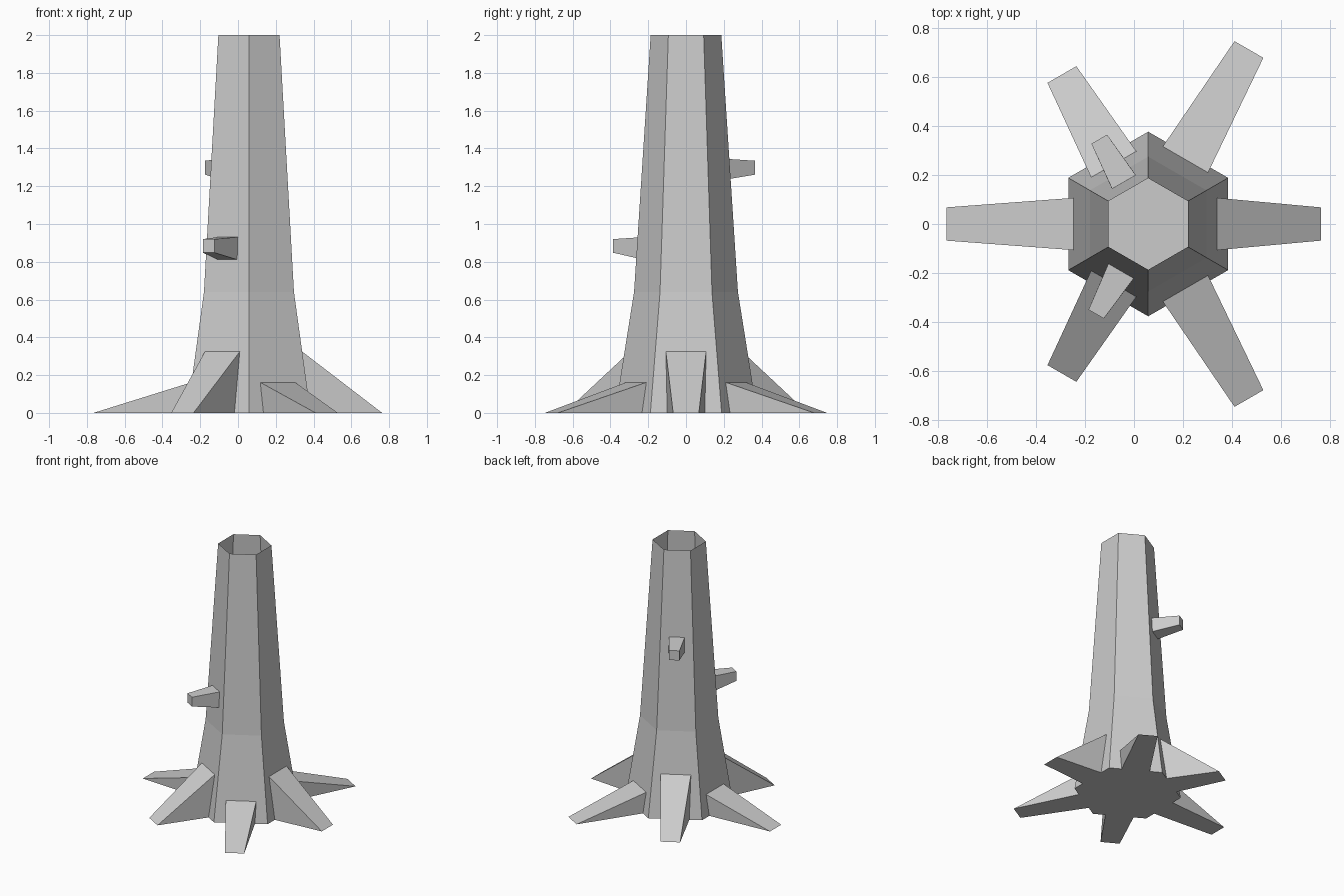
import bpy
import math
from mathutils import Vector

if "Cube" in bpy.data.objects:
    bpy.data.objects.remove(bpy.data.objects["Cube"])

CX = 0.058                       # trunk axis sits slightly right of centre
APO = math.cos(math.pi / 6)      # hexagon apothem / radius
RINGS = [(0.0, 0.377), (0.64, 0.275), (2.0, 0.187)]  # (height, radius)

bark = bpy.data.materials.new("grey_bark")
bark.diffuse_color = (0.6, 0.6, 0.6, 1.0)
bark.use_nodes = True
bark.node_tree.nodes["Principled BSDF"].inputs["Base Color"].default_value = bark.diffuse_color


def make(name, verts, faces):
    mesh = bpy.data.meshes.new(name)
    mesh.from_pydata(verts, [], faces)
    mesh.materials.append(bark)
    obj = bpy.data.objects.new(name, mesh)
    bpy.context.collection.objects.link(obj)
    return obj


def apothem(z):
    # distance from the axis to a flat trunk side at height z
    for (z0, r0), (z1, r1) in zip(RINGS, RINGS[1:]):
        if z <= z1:
            return APO * (r0 + (r1 - r0) * (z - z0) / (z1 - z0))


def place(angle, pts):
    # (outward, sideways, up) -> world position
    a = math.radians(angle)
    out = Vector((math.cos(a), math.sin(a), 0))
    side = Vector((-math.sin(a), math.cos(a), 0))
    return [Vector((CX, 0, z)) + out * r + side * s for r, s, z in pts]


# Trunk: hexagonal flared tube, closed below and open on top
verts = []
for z, r in RINGS:
    for k in range(6):
        a = math.radians(30 + 60 * k)
        verts.append((CX + r * math.cos(a), r * math.sin(a), z))
faces = [tuple(range(5, -1, -1))]
for i in range(2):
    for k in range(6):
        n = (k + 1) % 6
        faces.append((i * 6 + k, i * 6 + n, i * 6 + 6 + n, i * 6 + 6 + k))
make("trunk", verts, faces)

# Roots: wedges, alternating tall and short / low and long
for k in range(6):
    reach, top = ((0.705, 0.328), (0.823, 0.163))[k % 2]
    r0, r1 = apothem(0) - 0.004, apothem(top) - 0.004
    pts = [(r0, -0.1, 0), (r0, 0.1, 0), (reach, 0.068, 0), (reach, -0.068, 0),
           (r1, -0.107, top), (r1, 0.107, top)]
    make(f"root_{k + 1}", place(60 * k, pts),
         [(0, 1, 2, 3), (4, 3, 2, 5), (0, 3, 4), (1, 5, 2), (0, 4, 5, 1)])

# Branch stubs: tapered square pegs
# (angle, base height, base half size, tip reach, tip height, tip half size)
for name, angle, zb, hb, reach, zt, ht in [
        ("lower_branch", 240, 0.871, 0.06, 0.425, 0.884, 0.036),
        ("upper_branch", 120, 1.290, 0.056, 0.400, 1.298, 0.037)]:
    pts = []
    for s, u in [(-1, -1), (1, -1), (1, 1), (-1, 1)]:
        z = zb + u * hb
        pts.append((apothem(z) - 0.003, s * hb, z))
    for s, u in [(-1, -1), (1, -1), (1, 1), (-1, 1)]:
        pts.append((reach, s * ht, zt + u * ht))
    make(name, place(angle, pts),
         [(0, 3, 2, 1), (4, 5, 6, 7)] +
         [(i, (i + 1) % 4, 4 + (i + 1) % 4, 4 + i) for i in range(4)])
